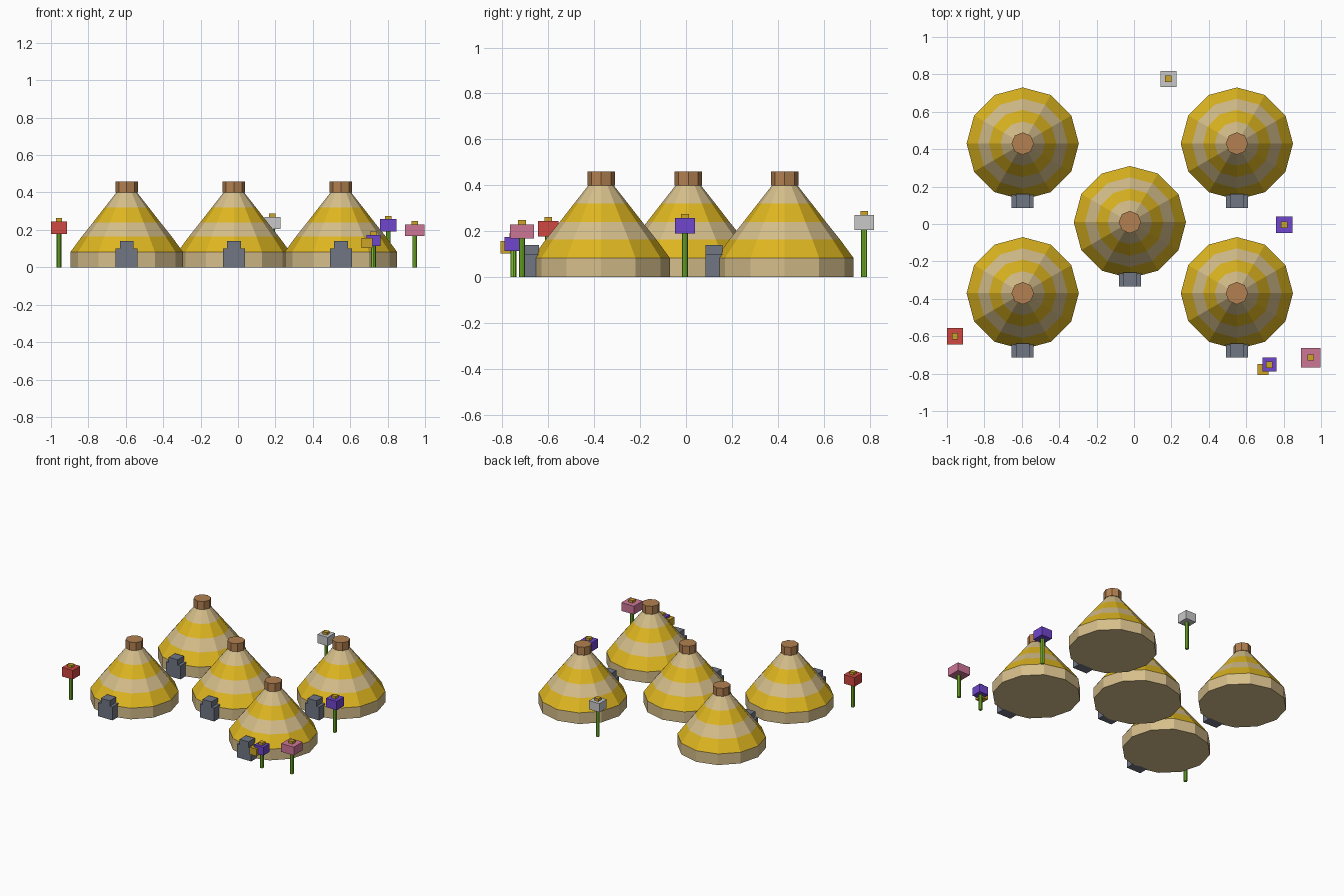
import bpy, bmesh, math
from mathutils import Matrix

cube = bpy.data.objects.get("Cube")
if cube:
    bpy.data.objects.remove(cube)


def material(name, r, g, b):
    def linear(c):
        c /= 255
        return c / 12.92 if c < 0.04 else ((c + 0.055) / 1.055) ** 2.4
    col = (linear(r), linear(g), linear(b), 1)
    m = bpy.data.materials.new(name)
    m.diffuse_color = col
    m.use_nodes = True
    m.node_tree.nodes["Principled BSDF"].inputs["Base Color"].default_value = col
    return m


canvas = material("tan canvas", 213, 190, 138)
yellow = material("yellow stripe", 222, 182, 32)
brown = material("brown cap", 178, 128, 80)
grey = material("grey door", 112, 118, 132)
green = material("green stem", 125, 195, 45)
red = material("red petals", 208, 72, 66)
pink = material("pink petals", 205, 118, 150)
purple = material("purple petals", 112, 70, 205)
white = material("white petals", 200, 200, 202)
gold = material("gold centre", 205, 165, 40)


def finish(name, bm, mats, loc):
    bmesh.ops.recalc_face_normals(bm, faces=bm.faces)
    me = bpy.data.meshes.new(name)
    bm.to_mesh(me)
    bm.free()
    for m in mats:
        me.materials.append(m)
    ob = bpy.data.objects.new(name, me)
    ob.location = loc
    bpy.context.collection.objects.link(ob)
    return ob


def lathe(name, profile, sides, mats, loc, stripes=False):
    """Closed faceted solid from (radius, height) rings, striped by band."""
    bm = bmesh.new()
    rings = [[bm.verts.new((r * math.cos(2 * math.pi * i / sides),
                            r * math.sin(2 * math.pi * i / sides), z))
              for i in range(sides)] for r, z in profile]
    for band, (a, b) in enumerate(zip(rings, rings[1:])):
        for i in range(sides):
            j = (i + 1) % sides
            f = bm.faces.new((a[i], a[j], b[j], b[i]))
            f.material_index = band % 2 if stripes else 0
    bm.faces.new(rings[0])
    bm.faces.new(rings[-1])
    return finish(name, bm, mats, loc)


def box(name, width, depth, z0, z1, mat, x, y):
    bm = bmesh.new()
    bmesh.ops.create_cube(bm, size=1, matrix=Matrix.Diagonal((width, depth, z1 - z0, 1)))
    return finish(name, bm, [mat], (x, y, (z0 + z1) / 2))


# Striped tents, each with a cap and a stepped doorway
tent_profile = [(0.3, 0), (0.3, 0.083), (0.24, 0.165), (0.18, 0.24), (0.118, 0.32), (0.055, 0.4)]
tents = {"back_right": (-0.595, 0.43), "back_left": (0.55, 0.43), "centre": (-0.022, 0.01),
         "front_right": (-0.595, -0.37), "front_left": (0.55, -0.37)}
for place, (x, y) in tents.items():
    lathe(place + "_tent", tent_profile, 12, [canvas, yellow], (x, y, 0), True)
    lathe(place + "_cap", [(0.06, 0.4), (0.06, 0.46)], 8, [brown], (x, y, 0))
    box(place + "_door", 0.118, 0.074, 0, 0.1, grey, x, y - 0.307)
    box(place + "_door_top", 0.074, 0.074, 0.1, 0.14, grey, x, y - 0.307)

# Block flowers: place, petals, x, y, petal width, petal bottom, petal top
flowers = [("right", red, -0.957, -0.6, 0.088, 0.177, 0.245),
           ("back", white, 0.184, 0.776, 0.085, 0.205, 0.27),
           ("left", purple, 0.803, -0.004, 0.088, 0.191, 0.257),
           ("corner", pink, 0.945, -0.714, 0.104, 0.168, 0.23),
           ("front", purple, 0.724, -0.752, 0.075, 0.113, 0.174)]
for place, petals, x, y, w, z0, z1 in flowers:
    lathe(place + "_flower_stem", [(0.013, 0), (0.013, z0)], 8, [green], (x, y, 0))
    box(place + "_flower_petals", w, w, z0, z1, petals, x, y)
    box(place + "_flower_centre", 0.034, 0.034, z1, z1 + 0.018, gold, x, y)

# Loose golden bud beside the front flower
box("golden_bud", 0.058, 0.058, 0.103, 0.157, gold, 0.69, -0.778)
